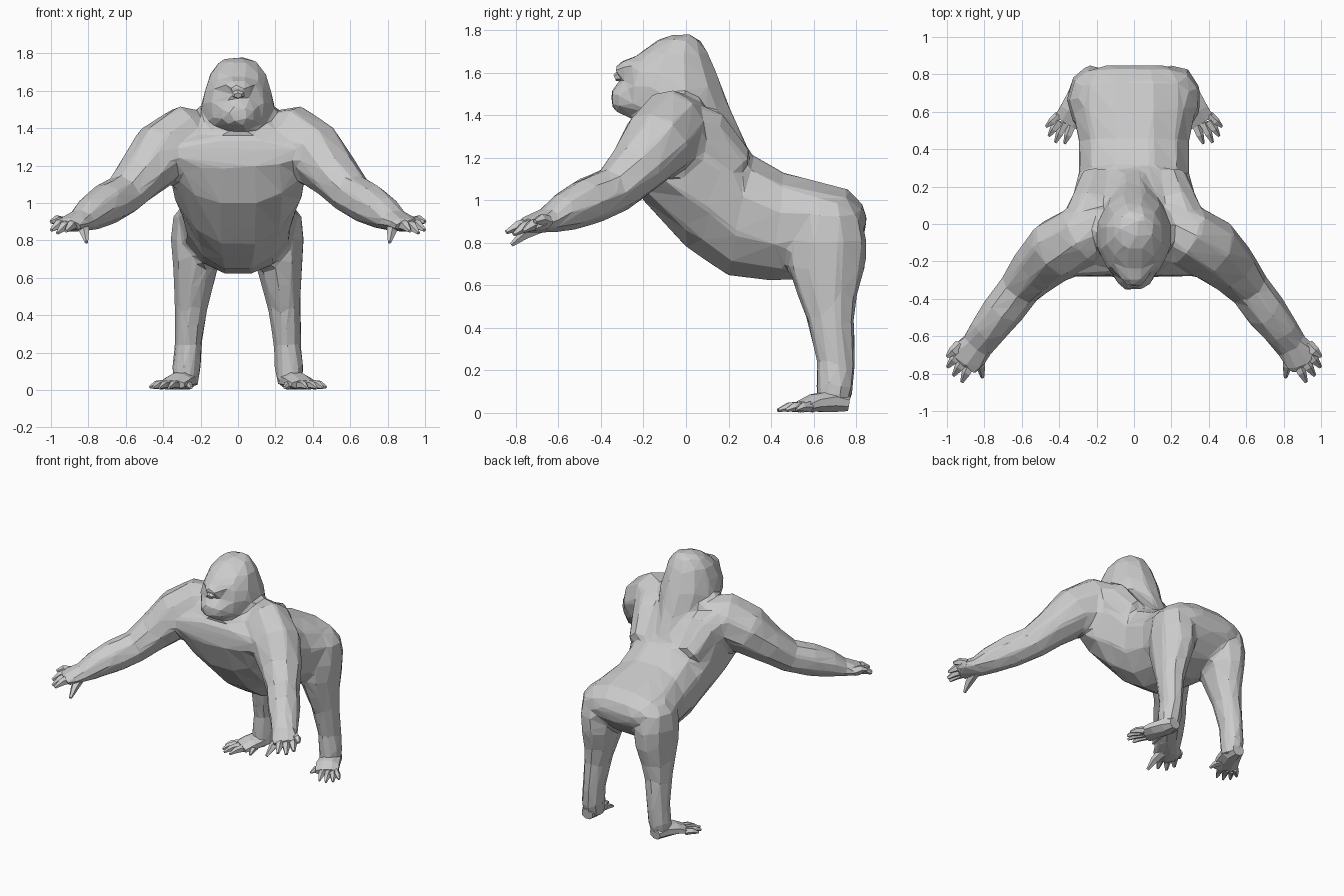
import bpy, bmesh
from math import sin, cos, pi, copysign
from mathutils import Vector as V

UP = V((0, 0, 1))


def skin(bm, rings, sides, power=1.0, taper=0.0):
    """Skin capped rings, each (centre, half axis u, half axis v)."""
    def bend(t):
        return copysign(abs(t) ** power, t)
    loops = []
    for c, u, v in rings:
        loop = []
        for i in range(sides):
            a = 2 * pi * (i + 0.5) / sides
            s = bend(sin(a))
            loop.append(bm.verts.new(c + u * bend(cos(a)) * (1 + taper * min(0, s)) + v * s))
        loops.append(loop)
    for p, q in zip(loops, loops[1:]):
        for i in range(sides):
            j = (i + 1) % sides
            bm.faces.new((p[i], p[j], q[j], q[i]))
    bm.faces.new(loops[0])
    bm.faces.new(loops[-1])


def limb(bm, path, sides, side=1):
    """Tube along a path of (x, y, z, half width, half height)."""
    pts = [V((p[0] * side, p[1], p[2])) for p in path]
    rings = []
    for i, p in enumerate(path):
        t = (pts[min(i + 1, len(pts) - 1)] - pts[max(i - 1, 0)]).normalized()
        u = t.cross(UP).normalized()
        rings.append((pts[i], u * p[3], u.cross(t) * p[4]))
    skin(bm, rings, sides)


def digits(bm, pairs, r, arch):
    """Tapered, slightly arched fingers or toes from base to tip."""
    for base, tip in pairs:
        a, b = V(base), V(tip)
        m = a.lerp(b, 0.55) + UP * arch
        limb(bm, [(*a, r, r), (*m, r * 0.8, r * 0.8), (*b, r * 0.3, r * 0.3)], 5)


def finish(bm, name, mirror=False):
    bmesh.ops.recalc_face_normals(bm, faces=bm.faces)
    me = bpy.data.meshes.new(name)
    bm.to_mesh(me)
    bm.free()
    ob = bpy.data.objects.new(name, me)
    bpy.context.collection.objects.link(ob)
    if mirror:
        ob.modifiers.new("mirror", 'MIRROR').use_mirror_merge = False
    return ob


# Body: overlapping masses, later fused into one faceted skin
bm = bmesh.new()

# Torso: top (y, z), bottom (y, z), half width, from chest to rump
rings = []
for ty, tz, by, bz, w in [
        (-0.275, 1.33, -0.285, 1.20, 0.36), (-0.17, 1.44, -0.20, 1.00, 0.39),
        (0.00, 1.49, 0.00, 0.785, 0.38), (0.15, 1.42, 0.10, 0.715, 0.345),
        (0.31, 1.21, 0.20, 0.65, 0.305), (0.46, 1.125, 0.40, 0.625, 0.305),
        (0.62, 1.085, 0.52, 0.63, 0.335), (0.76, 1.05, 0.70, 0.70, 0.325),
        (0.83, 0.98, 0.79, 0.78, 0.27), (0.85, 0.92, 0.84, 0.84, 0.18)]:
    top, bot = V((0, ty, tz)), V((0, by, bz))
    rings.append(((top + bot) / 2, V((w, 0, 0)), (top - bot) / 2 * 1.04))
skin(bm, rings, 12, 0.85, 0.25)

# Head and neck: height, front y, back y, half width
rings = []
for z, f, b, w in [
        (1.778, -0.06, 0.03, 0.05), (1.755, -0.13, 0.065, 0.105),
        (1.69, -0.22, 0.105, 0.155), (1.61, -0.29, 0.14, 0.18),
        (1.53, -0.31, 0.17, 0.20), (1.45, -0.315, 0.20, 0.19),
        (1.38, -0.25, 0.23, 0.16), (1.28, -0.16, 0.275, 0.17),
        (1.17, -0.05, 0.33, 0.17)]:
    rings.append((V((0, (f + b) / 2, z)), V((w, 0, 0)), V((0, (b - f) / 2 * 1.03, 0))))
skin(bm, rings, 12)

# Muzzle and brow
limb(bm, [(0, -0.352, 1.48, 0.05, 0.04), (0, -0.315, 1.48, 0.10, 0.075),
          (0, -0.22, 1.47, 0.15, 0.10)], 8)
limb(bm, [(0, -0.335, 1.60, 0.035, 0.02), (0, -0.29, 1.615, 0.08, 0.045),
          (0, -0.2, 1.63, 0.13, 0.06)], 8)

for side in (-1, 1):
    # Arm reaching forward and outward, ending in a flat palm
    limb(bm, [(0.14, 0.02, 1.36, 0.12, 0.13), (0.28, -0.06, 1.345, 0.17, 0.185),
              (0.41, -0.135, 1.265, 0.175, 0.175), (0.52, -0.235, 1.145, 0.145, 0.135),
              (0.61, -0.34, 1.045, 0.115, 0.115), (0.70, -0.46, 0.995, 0.115, 0.115),
              (0.785, -0.57, 0.945, 0.10, 0.095), (0.84, -0.65, 0.905, 0.09, 0.062),
              (0.89, -0.71, 0.89, 0.105, 0.045), (0.92, -0.75, 0.88, 0.09, 0.038)],
         9, side)
    # Shoulder blade, blending the arm into the back
    limb(bm, [(0.30, -0.06, 1.36, 0.12, 0.13), (0.24, 0.09, 1.30, 0.115, 0.14),
              (0.19, 0.24, 1.15, 0.10, 0.10)], 8, side)
    # Leg: x, y, z, half width, half depth
    rings = []
    for x, y, z, rx, ry in [
            (0.21, 0.67, 1.00, 0.08, 0.10), (0.222, 0.665, 0.93, 0.125, 0.16),
            (0.22, 0.665, 0.81, 0.14, 0.188), (0.22, 0.66, 0.69, 0.13, 0.188),
            (0.235, 0.665, 0.55, 0.107, 0.143), (0.25, 0.68, 0.43, 0.09, 0.112),
            (0.265, 0.705, 0.24, 0.075, 0.093), (0.275, 0.70, 0.12, 0.08, 0.09),
            (0.28, 0.69, 0.02, 0.07, 0.075)]:
        rings.append((V((x * side, y, z)), V((rx, 0, 0)), V((0, ry, 0))))
    skin(bm, rings, 9)

# Fuse the masses, soften the joins, then reduce to large facets
body = finish(bm, "body")
fuse = body.modifiers.new("fuse", 'REMESH')
fuse.mode = 'VOXEL'
fuse.voxel_size = 0.018
soften = body.modifiers.new("soften", 'SMOOTH')
soften.factor = 0.5
soften.iterations = 6
facet = body.modifiers.new("facet", 'DECIMATE')
facet.ratio = 0.03

# Nose
bm = bmesh.new()
limb(bm, [(0, -0.335, 1.575, 0.022, 0.015), (0, -0.31, 1.585, 0.04, 0.03),
          (0, -0.26, 1.60, 0.05, 0.04)], 6)
finish(bm, "nose")

# Fingers and thumbs
bm = bmesh.new()
digits(bm, [((0.93, -0.65, 0.895), (1.0, -0.71, 0.90)),
            ((0.92, -0.68, 0.89), (0.997, -0.765, 0.855)),
            ((0.895, -0.71, 0.885), (0.965, -0.81, 0.84)),
            ((0.865, -0.73, 0.885), (0.92, -0.845, 0.85)),
            ((0.83, -0.68, 0.88), (0.81, -0.82, 0.79))], 0.034, 0.012)
finish(bm, "fingers", True)

# Feet and toes, turned outward
bm = bmesh.new()
limb(bm, [(0.28, 0.765, 0.045, 0.045, 0.04), (0.285, 0.69, 0.055, 0.075, 0.055),
          (0.32, 0.60, 0.046, 0.085, 0.044), (0.355, 0.54, 0.028, 0.085, 0.027)], 8)
digits(bm, [((0.40, 0.58, 0.028), (0.47, 0.52, 0.015)),
            ((0.40, 0.55, 0.028), (0.455, 0.47, 0.012)),
            ((0.37, 0.54, 0.028), (0.42, 0.435, 0.012)),
            ((0.33, 0.53, 0.028), (0.37, 0.43, 0.012)),
            ((0.28, 0.60, 0.028), (0.25, 0.50, 0.012))], 0.027, 0.008)
finish(bm, "feet", True)
